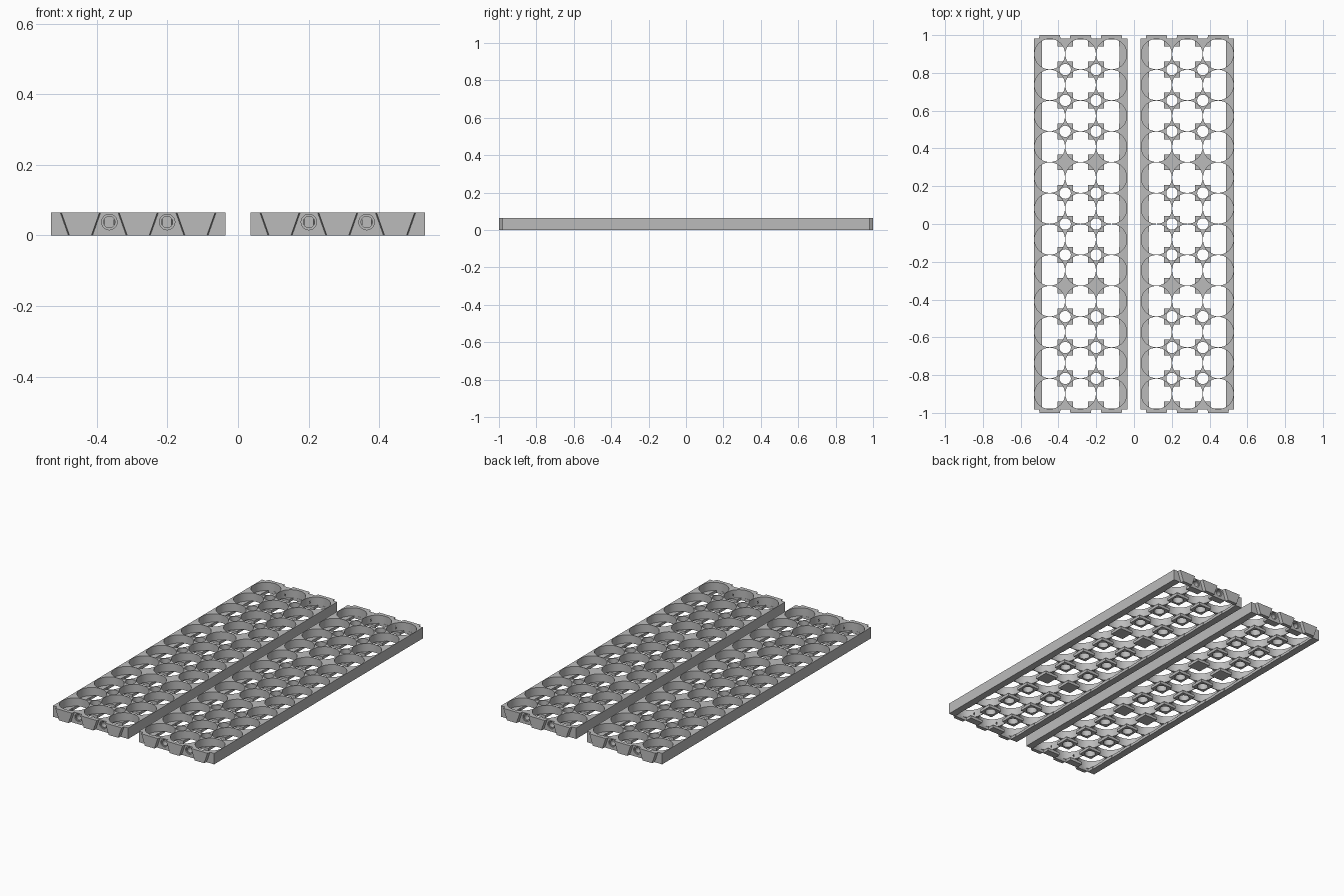
import bpy, bmesh, math
from mathutils import Matrix

if "Cube" in bpy.data.objects:
    bpy.data.objects.remove(bpy.data.objects["Cube"])

PITCH, COLS, ROWS = 0.1635, 3, 12
HX, HY, H = 0.2475, 0.981, 0.065      # tray half width, half length, height
FLOOR, POST = 0.016, 0.084            # floor thickness, corner post width
XS = [(i - 1) * PITCH for i in range(COLS)]
YS = [(j - 5.5) * PITCH for j in range(ROWS)]
GAPS = [-PITCH / 2, PITCH / 2]


def box(bm, x0, x1, y0, y1, z0, z1):
    m = Matrix.Translation(((x0 + x1) / 2, (y0 + y1) / 2, (z0 + z1) / 2))
    bmesh.ops.create_cube(bm, size=1, matrix=m @ Matrix.Diagonal((x1 - x0, y1 - y0, z1 - z0, 1)))


def rod(bm, x, y, z, r, depth, sides, along_y=False):
    m = Matrix.Translation((x, y, z))
    if along_y:
        m = m @ Matrix.Rotation(math.pi / 2, 4, 'X')
    bmesh.ops.create_cone(bm, cap_ends=True, segments=sides, radius1=r, radius2=r,
                          depth=depth, matrix=m)


def finish(name, bm):
    bmesh.ops.recalc_face_normals(bm, faces=bm.faces)
    me = bpy.data.meshes.new(name)
    bm.to_mesh(me)
    bm.free()
    ob = bpy.data.objects.new(name, me)
    bpy.context.collection.objects.link(ob)
    return ob


def combine(target, tool, operation):
    mod = target.modifiers.new(operation, 'BOOLEAN')
    mod.operation, mod.solver, mod.object = operation, 'EXACT', tool
    bpy.context.view_layer.update()
    deps = bpy.context.evaluated_depsgraph_get()
    me = bpy.data.meshes.new_from_object(target.evaluated_get(deps))
    target.modifiers.clear()
    target.data = me
    bpy.data.objects.remove(tool)


# Solid tray body
bm = bmesh.new()
box(bm, -HX, HX, -HY, HY, 0, H)
tray = finish("tray_left", bm)

# Tapered tongues on both ends, wide at the top
bm = bmesh.new()
for end in (-1, 1):
    for x in XS:
        rings = []
        for y, inset in ((HY - 0.005, 0), (1.0, 0.004)):
            pts = ((-0.058, H), (0.058, H), (0.035, 0), (-0.035, 0))
            rings.append([bm.verts.new((x + px - math.copysign(inset, px), end * y, pz))
                          for px, pz in pts])
        a, b = rings
        bm.faces.new(a)
        bm.faces.new(b[::-1])
        for k in range(4):
            n = (k + 1) % 4
            bm.faces.new((a[k], b[k], b[n], a[n]))
combine(tray, finish("tongues", bm), 'UNION')

# Round pockets open at the top
bm = bmesh.new()
for x in XS:
    for y in YS:
        rod(bm, x, y, FLOOR + 0.05, 0.0805, 0.1, 64)
combine(tray, finish("pockets", bm), 'DIFFERENCE')

# Channels under the floor leave square posts between the pockets
w = (PITCH - POST) / 2
bm = bmesh.new()
for x in XS:
    box(bm, x - w, x + w, -HY + 0.003, HY - 0.003, -0.1, FLOOR + 0.001)
combine(tray, finish("long_channels", bm), 'DIFFERENCE')
bm = bmesh.new()
edge = HX - POST / 2
for y in YS:
    box(bm, -edge, edge, y - w, y + w, -0.1, FLOOR + 0.001)
combine(tray, finish("cross_channels", bm), 'DIFFERENCE')

# Vertical holes through the posts, skipping two solid rows
bm = bmesh.new()
for x in GAPS:
    for j in range(-5, 6):
        if abs(j) != 2:
            rod(bm, x, j * PITCH, H / 2, 0.030, 0.2, 24)
combine(tray, finish("post_holes", bm), 'DIFFERENCE')

# Stepped screw holes in both ends
for r, depth in ((0.022, 0.008), (0.016, 0.04)):
    bm = bmesh.new()
    for end in (-1, 1):
        for x in GAPS:
            rod(bm, x, end * HY, 0.038, r, depth * 2, 32, True)
    combine(tray, finish("screw_holes", bm), 'DIFFERENCE')

# Material and smooth pocket walls
grey = bpy.data.materials.new("grey_plastic")
grey.diffuse_color = (0.5, 0.5, 0.5, 1)
grey.use_nodes = True
grey.node_tree.nodes["Principled BSDF"].inputs["Base Color"].default_value = grey.diffuse_color
tray.data.materials.clear()
tray.data.materials.append(grey)
for p in tray.data.polygons:
    p.material_index = 0
bpy.ops.object.select_all(action='DESELECT')
tray.select_set(True)
bpy.context.view_layer.objects.active = tray
bpy.ops.object.shade_smooth_by_angle(angle=math.radians(30))

# Second identical tray beside the first
tray.location.x = -0.2825
twin = tray.copy()
twin.data = tray.data.copy()
twin.name = "tray_right"
twin.location.x = 0.2825
bpy.context.collection.objects.link(twin)
